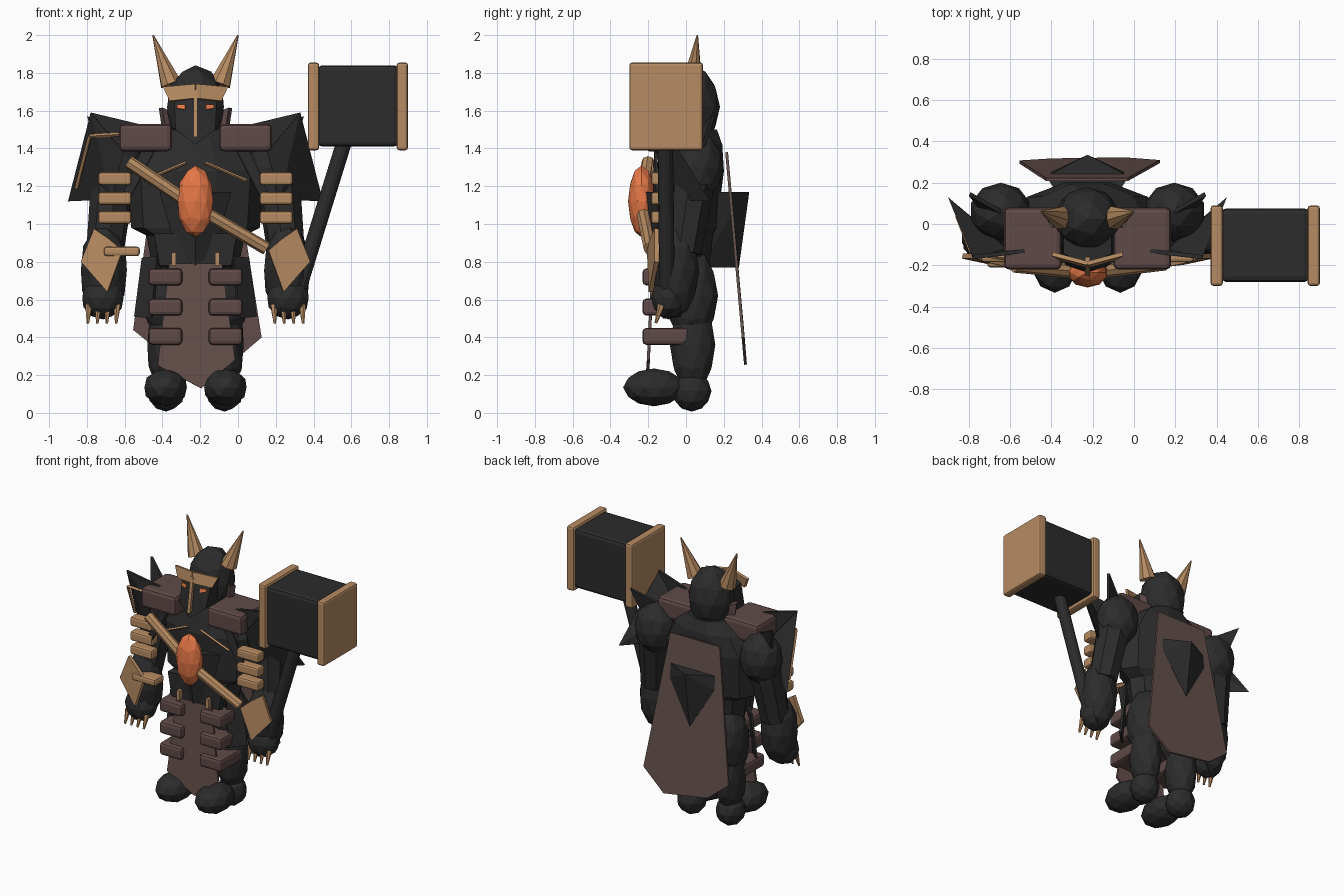
import bpy, bmesh, math
from mathutils import Vector

CX = -0.225  # body centre line


def mat(name, r, g, b):
    m = bpy.data.materials.new(name)
    m.diffuse_color = (r, g, b, 1)
    return m


DARK = mat("charcoal", 0.025, 0.025, 0.025)
TAN = mat("bone tan", 0.47, 0.26, 0.122)
MAROON = mat("maroon leather", 0.115, 0.068, 0.064)
CLOTH = mat("brown cloth", 0.13, 0.08, 0.071)
ORANGE = mat("glowing orange", 0.78, 0.185, 0.063)


def finish(bm, name, m):
    me = bpy.data.meshes.new(name)
    bm.to_mesh(me)
    bm.free()
    me.materials.append(m)
    ob = bpy.data.objects.new(name, me)
    bpy.context.collection.objects.link(ob)
    return ob


def box(name, lo, hi, m, bevel=0.015):
    bm = bmesh.new()
    bmesh.ops.create_cube(bm, size=1)
    for v in bm.verts:
        v.co = [(a + b) / 2 + c * (b - a) for a, b, c in zip(lo, hi, v.co)]
    ob = finish(bm, name, m)
    if bevel:
        mod = ob.modifiers.new("bevel", 'BEVEL')
        mod.width, mod.segments = bevel, 2
    return ob


def blob(name, c, r, m, sub=2):
    bm = bmesh.new()
    bmesh.ops.create_icosphere(bm, subdivisions=sub, radius=1)
    for v in bm.verts:
        v.co = [a + b * k for a, b, k in zip(c, r, v.co)]
    return finish(bm, name, m)


def rod(name, a, b, r1, r2, m, sides=8):
    a, b = Vector(a), Vector(b)
    bm = bmesh.new()
    bmesh.ops.create_cone(bm, cap_ends=True, segments=sides, radius1=r1, radius2=r2, depth=(b - a).length)
    ob = finish(bm, name, m)
    ob.location = (a + b) / 2
    ob.rotation_mode = 'QUATERNION'
    ob.rotation_quaternion = (b - a).to_track_quat('Z', 'Y')
    return ob


def plate(name, pts, m, t=0.015):
    bm = bmesh.new()
    bm.faces.new([bm.verts.new(p) for p in pts])
    ob = finish(bm, name, m)
    mod = ob.modifiers.new("thickness", 'SOLIDIFY')
    mod.thickness, mod.offset = t, 0
    return ob


def hull(name, pts, m):
    bm = bmesh.new()
    for p in pts:
        bm.verts.new(p)
    bmesh.ops.convex_hull(bm, input=bm.verts)
    return finish(bm, name, m)


def loft(name, rings, m, n=10):
    # rings: z, half width, front y, back y
    bm = bmesh.new()
    loops = []
    for z, rx, f, b in rings:
        loops.append([bm.verts.new((CX + rx * math.cos(i * math.tau / n),
                                    (f + b) / 2 + (b - f) / 2 * math.sin(i * math.tau / n), z)) for i in range(n)])
    for p, q in zip(loops, loops[1:]):
        for i in range(n):
            j = (i + 1) % n
            bm.faces.new((p[i], p[j], q[j], q[i]))
    bm.faces.new(loops[0][::-1])
    bm.faces.new(loops[-1])
    return finish(bm, name, m)


# torso, hips and neck
loft("torso", [(0.60, 0.20, -0.12, 0.13), (0.78, 0.23, -0.15, 0.13), (0.94, 0.26, -0.16, 0.15),
               (0.98, 0.34, -0.16, 0.17), (1.28, 0.36, -0.17, 0.21), (1.42, 0.27, -0.13, 0.20),
               (1.50, 0.15, -0.08, 0.17)], DARK)
hull("front_waist_plate", [(CX + s * x, y, z) for s in (-1, 1)
                           for x, y, z in ((0.19, -0.13, 0.77), (0.19, -0.17, 0.78), (0.22, -0.17, 0.95), (0.22, -0.1, 0.95))], DARK)
# wedge shields on the belly and the back
hull("belly_wedge", [(CX - 0.19, -0.15, 1.17), (CX + 0.19, -0.15, 1.17), (CX, -0.26, 1.17),
                     (CX - 0.1, -0.15, 0.85), (CX + 0.1, -0.15, 0.85), (CX, -0.19, 0.78)], DARK)
hull("back_wedge", [(CX - 0.2, 0.23, 1.17), (CX + 0.2, 0.23, 1.17), (CX, 0.335, 1.17),
                    (CX - 0.18, 0.25, 1.07), (CX + 0.18, 0.25, 1.07), (CX, 0.28, 0.77),
                    (CX - 0.1, 0.08, 1.17), (CX + 0.1, 0.08, 1.17), (CX, 0.08, 0.77)], DARK)
blob("chest_gem", (CX, -0.235, 1.12), (0.098, 0.072, 0.19), ORANGE)
# diagonal sash
rod("sash_upper", (-0.58, -0.20, 1.33), (CX, -0.235, 1.09), 0.035, 0.035, TAN)
rod("sash_lower", (CX, -0.235, 1.09), (0.15, -0.19, 0.87), 0.035, 0.035, TAN)

# head and helmet
blob("helmet", (CX, 0.025, 1.62), (0.158, 0.155, 0.22), DARK)
plate("nose_guard", [(CX, -0.16, 1.71), (CX, -0.208, 1.71), (CX, -0.248, 1.46), (CX, -0.2, 1.46)], TAN, 0.022)

# cape and loin cloth
plate("cape", [(CX - 0.2, 0.215, 1.38), (CX + 0.195, 0.215, 1.38), (CX + 0.35, 0.302, 0.40),
               (CX + 0.18, 0.315, 0.255), (CX - 0.17, 0.31, 0.31), (CX - 0.33, 0.30, 0.44)], CLOTH)
plate("loin_cloth", [(CX - 0.14, -0.175, 0.79), (CX + 0.14, -0.175, 0.79), (CX + 0.21, -0.2, 0.28),
                     (CX + 0.03, -0.21, 0.13), (CX - 0.20, -0.2, 0.25)], CLOTH)

for s, side in ((-1, "right"), (1, "left")):
    def P(x, y, z):
        return (CX + s * x, y, z)

    def sbox(name, x0, x1, y0, y1, z0, z1, m, bevel=0.015):
        a, b = sorted((CX + s * x0, CX + s * x1))
        return box(side + name, (a, y0, z0), (b, y1, z1), m, bevel)

    # helmet details
    rod(side + "_horn", P(0.13, 0.03, 1.74), P(0.225, 0.06, 2.0), 0.058, 0.004, TAN)
    plate(side + "_visor", [P(0, -0.19, 1.74), P(0.17, -0.145, 1.725), P(0.135, -0.165, 1.65), P(0, -0.205, 1.665)], TAN, 0.02)
    hull(side + "_face_plate", [P(0, -0.19, 1.70), P(0.115, -0.145, 1.68), P(0.105, -0.20, 1.5), P(0, -0.235, 1.42),
                                P(0, -0.05, 1.70), P(0.115, -0.05, 1.68), P(0.105, -0.05, 1.5), P(0, -0.05, 1.44)], DARK)
    plate(side + "_eye", [P(0.055, -0.195, 1.606), P(0.097, -0.182, 1.612),
                          P(0.097, -0.175, 1.632), P(0.055, -0.189, 1.632)], ORANGE, 0.009)
    plate(side + "_collar", [P(0.115, 0.03, 1.45), P(0.16, 0.0, 1.45), P(0.185, 0.0, 1.615), P(0.115, 0.03, 1.59)], MAROON, 0.04)
    # shoulder pad and flared shoulder plates
    sbox("_shoulder_pad", 0.125, 0.405, -0.22, 0.08, 1.385, 1.53, MAROON, 0.025)
    plate(side + "_shoulder_front", [P(0.555, -0.16, 1.59), P(0.22, -0.12, 1.51), P(0.38, -0.14, 1.38)], DARK, 0.02)
    hull(side + "_shoulder_flare", [P(0.555, -0.165, 1.59), P(0.675, 0.13, 1.12), P(0.445, -0.08, 1.13),
                                    P(0.38, -0.14, 1.38), P(0.45, -0.06, 1.15), P(0.39, -0.12, 1.38)], DARK)
    plate(side + "_shoulder_blade", [P(0.57, 0.145, 1.57), P(0.40, 0.05, 1.47), P(0.52, 0.08, 1.38)], DARK, 0.02)
    if s < 0:  # only one shoulder carries trim
        rod("shoulder_trim_top", P(0.40, -0.165, 1.475), P(0.56, -0.14, 1.465), 0.011, 0.011, TAN, 4)
        rod("shoulder_trim_side", P(0.56, -0.14, 1.465), P(0.63, 0.04, 1.19), 0.011, 0.011, TAN, 4)
    rod(side + "_chest_trim", P(0.05, -0.178, 1.325), P(0.27, -0.165, 1.23), 0.009, 0.009, TAN, 4)
    plate(side + "_chest_flap", [P(0.2, -0.16, 1.42), P(0.29, -0.16, 1.38), P(0.4, -0.15, 1.12), P(0.35, -0.17, 1.13)], DARK)
    # arm
    blob(side + "_shoulder", P(0.42, 0.06, 1.30), (0.15, 0.14, 0.185), DARK)
    rod(side + "_upper_arm", P(0.43, 0.05, 1.30), P(0.48, -0.02, 0.85), 0.12, 0.10, DARK)
    blob(side + "_forearm", P(0.485, -0.055, 0.755), (0.128, 0.125, 0.25), DARK)
    blob(side + "_hand", P(0.49, -0.09, 0.61), (0.115, 0.095, 0.115), DARK)
    for i in range(4):
        x = 0.415 + i * 0.05
        rod(f"{side}_claw_{i + 1}", P(x, -0.13, 0.57), P(x + 0.005, -0.16, 0.475), 0.02, 0.007, TAN, 6)
    for i, z in enumerate((1.035, 1.135, 1.24)):
        sbox(f"_arm_rib_{i + 1}", 0.34, 0.515, -0.185, -0.105, z - 0.034, z + 0.034, TAN)
    plate(side + "_arm_guard", [P(0.535, -0.155, 0.975), P(0.455, -0.18, 0.92), P(0.385, -0.195, 0.86),
                                P(0.465, -0.185, 0.64), P(0.605, -0.155, 0.80)], TAN, 0.025)
    # thigh bands and belt studs
    for i, z in enumerate((0.405, 0.56, 0.72)):
        sbox(f"_thigh_band_{i + 1}", 0.07, 0.25, -0.23, 0.02, z - 0.045, z + 0.045, MAROON, 0.02)
    sbox("_belt_stud", 0.103, 0.128, -0.2, -0.16, 0.78, 0.85, TAN, 0)
    plate(side + "_hip_flap", [P(0.2, -0.1, 0.83), P(0.28, -0.03, 0.82), P(0.32, -0.03, 0.51), P(0.23, -0.12, 0.50)], DARK)
    # leg and foot
    blob(side + "_thigh", P(0.15, 0.03, 0.62), (0.13, 0.14, 0.25), DARK)
    blob(side + "_calf", P(0.155, 0.035, 0.36), (0.105, 0.12, 0.25), DARK)
    blob(side + "_heel", P(0.155, 0.03, 0.115), (0.1, 0.105, 0.108), DARK)
    blob(side + "_toe", P(0.158, -0.17, 0.135), (0.118, 0.163, 0.1), DARK)

# bracer bar on one arm
box("bracer_bar", (-0.71, -0.21, 0.83), (-0.52, -0.1, 0.88), TAN)

# war hammer
rod("hammer_handle", (0.31, -0.10, 0.62), (0.57, -0.11, 1.46), 0.041, 0.041, DARK, 12)
box("hammer_head", (0.42, -0.28, 1.41), (0.85, 0.075, 1.84), DARK, 0.025)
for i, x in enumerate((0.37, 0.84)):
    box(f"hammer_cap_{i + 1}", (x, -0.30, 1.39), (x + 0.06, 0.09, 1.855), TAN, 0.015)
